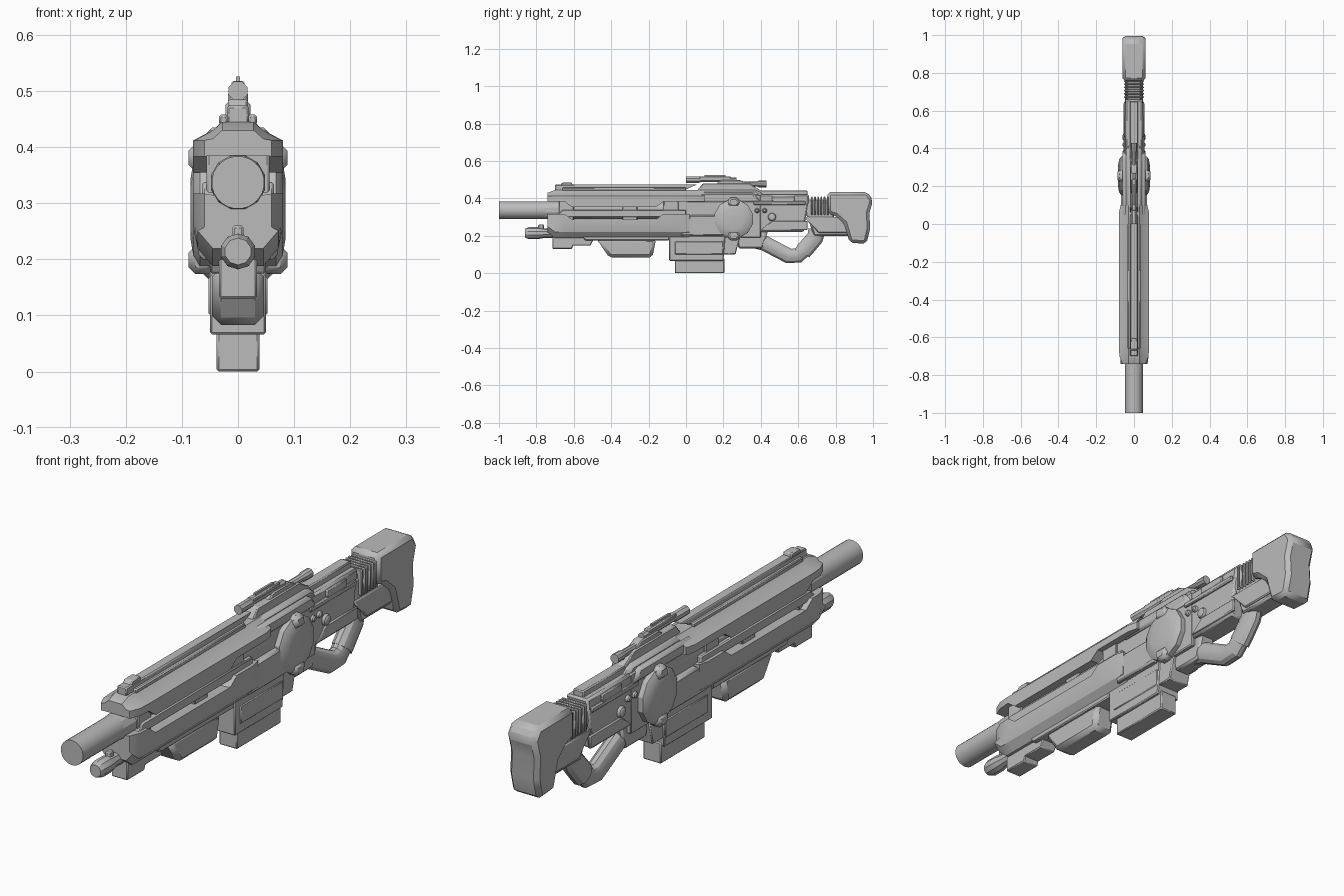
import bpy, bmesh, math
from mathutils import Vector

cube = bpy.data.objects.get("Cube")
if cube:
    bpy.data.objects.remove(cube, do_unlink=True)

grey = bpy.data.materials.new("plain_grey")
grey.use_nodes = True
grey.diffuse_color = (0.5, 0.5, 0.5, 1)
grey.node_tree.nodes["Principled BSDF"].inputs["Base Color"].default_value = grey.diffuse_color


def skin(name, rings, chamfer=0.0, mirror=False):
    """Skin equal rings of points, cap the ends and make a shaded object."""
    bm = bmesh.new()
    loops = [[bm.verts.new(point) for point in ring] for ring in rings]
    for a, b in zip(loops, loops[1:]):
        for i in range(len(a)):
            bm.faces.new((a[i - 1], a[i], b[i], b[i - 1]))
    bm.faces.new(loops[0])
    bm.faces.new(loops[-1])
    bmesh.ops.recalc_face_normals(bm, faces=bm.faces)
    mesh = bpy.data.meshes.new(name)
    bm.to_mesh(mesh)
    bm.free()
    mesh.materials.append(grey)
    ob = bpy.data.objects.new(name, mesh)
    bpy.context.collection.objects.link(ob)
    bpy.ops.object.select_all(action='DESELECT')
    ob.select_set(True)
    bpy.context.view_layer.objects.active = ob
    bpy.ops.object.shade_smooth_by_angle(angle=math.radians(28))
    if chamfer:
        bevel = ob.modifiers.new("chamfer", 'BEVEL')
        bevel.width, bevel.segments, bevel.limit_method = chamfer, 1, 'ANGLE'
    if mirror:
        ob.modifiers.new("mirror", 'MIRROR')


def slab(name, profile, half, inner=None, chamfer=0.004):
    """Side profile (y, z) across the full width, or as a mirrored side plate."""
    edges = (-half if inner is None else inner, half)
    skin(name, [[(x, y, z) for y, z in profile] for x in edges],
         chamfer, mirror=inner is not None)


def box(name, front, back, low, high, half, inner=None, chamfer=0.004,
        lean_front=0, lean_back=0):
    """Block with leaning ends: a positive lean shortens its bottom, a negative its top."""
    profile = [(front + max(lean_front, 0), low), (back - max(lean_back, 0), low),
               (back + min(lean_back, 0), high), (front - min(lean_front, 0), high)]
    slab(name, profile, half, inner, chamfer)


def circle(sides):
    turns = [math.tau * (i + 0.5) / sides for i in range(sides)]
    return [(math.cos(t), math.sin(t)) for t in turns]


def tube(name, z, stations, sides):
    """Turned part along y from (y, radius) stations."""
    skin(name, [[(r * c, y, z + r * s) for c, s in circle(sides)] for y, r in stations])


def disc(name, y, z, radius, reach, sides=12):
    """Mirrored domed disc standing out from both sides."""
    steps = ((reach / 2, radius), (reach * 0.8, radius),
             (reach * 0.93, radius * 0.85), (reach, radius / 2))
    skin(name, [[(x, y + r * c, z + r * s) for c, s in circle(sides)] for x, r in steps],
         mirror=True)


def pipe(name, path, radius, half):
    """Oval pipe through (y, z) points with mitred joints."""
    rings = []
    for i, (y, z) in enumerate(path):
        before, after = path[max(i - 1, 0)], path[min(i + 1, len(path) - 1)]
        d = Vector(after) - Vector(before)
        d.normalize()
        rings.append([(half * c, y - d.y * radius * s, z + d.x * radius * s)
                      for c, s in circle(12)])
    skin(name, rings)


def shroud(name, outer, ridge, slot, drop, front=-0.74, back=0.1):
    """Armour half swept along y; its slot edge drops along the middle."""
    notch_front, notch_back, ramp = -0.65, -0.12, 0.04
    stations = [(front, 0.06, 0), (front + ramp, 0.077, 0), (notch_front, 0.08, 0),
                (notch_front + ramp, 0.08, drop), (notch_back - ramp, 0.08, drop),
                (notch_back, 0.08, 0), (back - ramp, 0.08, 0), (back, 0.07, 0)]
    slope = (slot - outer) * 0.25
    rings = []
    for y, wide, dip in stations:
        inset = slope if y == front else 0
        half = [(ridge, outer + inset), (ridge * 1.6, outer + inset + slope),
                (wide, outer + slope * 2.2), (wide, slot - dip + slope * 0.1),
                (wide - 0.02, slot - dip)]
        rings.append([(x, y, z) for x, z in half] + [(-x, y, z) for x, z in reversed(half)])
    skin(name, rings)


# Barrels
barrel_z, barrel_r = 0.337, 0.047
tube("main_barrel", barrel_z, [(-1, barrel_r), (-0.7, barrel_r)], sides=24)
tube("barrel_sleeve", barrel_z, [(-0.76, barrel_r), (-0.73, 0.05), (0.1, 0.05)], sides=12)
muzzle, muzzle_r = -0.86, 0.032
tube("lower_barrel", 0.214, [(muzzle, muzzle_r * 0.75), (muzzle + 0.02, muzzle_r),
                             (muzzle + 0.07, muzzle_r), (muzzle + 0.1, muzzle_r * 0.8),
                             (-0.6, muzzle_r * 0.8)], sides=10)
box("lower_sight", front=-0.79, back=-0.76, low=0.23, high=0.26, half=0.01)

# Shrouds above and below the barrel, and the bars in the slot between them
shroud("upper_shroud", outer=0.445, ridge=0.028, slot=0.385, drop=0.03)
shroud("lower_shroud", outer=0.188, ridge=0.045, slot=0.314, drop=0.03, back=0.02)
box("slot_bar", front=-0.7, back=0, low=0.3, high=0.338, half=0.064, inner=0.04,
    lean_front=-0.04)
for y in (-0.68, -0.34, -0.12):
    box("shroud_core", front=y, back=y + 0.08, low=0.28, high=0.4, half=0.056)

# Top rail with raised front sight
box("top_rail", front=-0.7, back=0.06, low=0.44, high=0.474, half=0.02, lean_back=0.08)
box("front_sight", front=-0.7, back=-0.6, low=0.44, high=0.486, half=0.018,
    lean_front=-0.04, lean_back=-0.01)
box("rail_edge", front=-0.66, back=0, low=0.44, high=0.458, half=0.034, inner=0.018)

# Receiver
box("receiver_front", front=-0.06, back=0.4, low=0.19, high=0.42, half=0.048)
box("receiver_hump", front=0.05, back=0.44, low=0.4, high=0.445, half=0.042,
    chamfer=0.012, lean_front=-0.04, lean_back=-0.06)
box("receiver_rear", front=0.36, back=0.66, low=0.22, high=0.42, half=0.046,
    chamfer=0.008, lean_back=0.03)
box("receiver_spine", front=0.36, back=0.65, low=0.4, high=0.443, half=0.022)
box("receiver_cheek", front=-0.03, back=0.2, low=0.2, high=0.31, half=0.07, inner=0.04,
    chamfer=0.008, lean_front=-0.05)
box("shoulder_plate", front=0, back=0.4, low=0.38, high=0.43, half=0.06, inner=0.03,
    chamfer=0.01, lean_front=-0.04, lean_back=-0.04)
box("side_bar", front=0.36, back=0.64, low=0.365, high=0.385, half=0.055, inner=0.04)
box("side_port", front=0.46, back=0.58, low=0.38, high=0.412, half=0.054, inner=0.04)
box("rear_panel", front=0.4, back=0.65, low=0.23, high=0.28, half=0.052, inner=0.04,
    lean_front=-0.06)

# Side discs, their clips and small knobs
disc_y, disc_z, disc_r = 0.255, 0.29, 0.106
disc("side_disc", disc_y, disc_z, disc_r, reach=0.085)
for name, side in (("upper_clip", 1), ("lower_clip", -1)):
    z = disc_z + side * (disc_r - 0.015)
    box(name, front=disc_y - 0.035, back=disc_y + 0.035, low=z - 0.025, high=z + 0.025,
        half=0.088, inner=0.04, chamfer=0.012, lean_front=-side * 0.01, lean_back=-side * 0.01)
disc("large_knob", y=0.46, z=0.3, radius=0.022, reach=0.06)
for y in (0.38, 0.42):
    disc("small_knob", y, z=0.335, radius=0.013, reach=0.06)

# Scope on its mount
box("scope_mount", front=0.05, back=0.42, low=0.43, high=0.48, half=0.022,
    lean_front=-0.04, lean_back=-0.08)
box("scope_saddle", front=0.15, back=0.35, low=0.47, high=0.498, half=0.018,
    lean_front=-0.04, lean_back=-0.06)
scope_z, scope_r = 0.5, 0.018
tube("scope_front", scope_z, [(0, scope_r), (0.07, scope_r), (0.08, 0.014), (0.27, 0.014)],
     sides=8)
tube("scope_rear", scope_z - 0.023, [(0.27, 0.014), (0.38, 0.014), (0.39, scope_r),
                                     (0.43, scope_r)], sides=10)
box("scope_cap", front=0.07, back=0.24, low=scope_z, high=0.518, half=0.012)
box("scope_ridge", front=0.1, back=0.21, low=scope_z, high=0.526, half=0.004, chamfer=0)

# Magazine and its well
box("magazine_well", front=-0.09, back=0.21, low=0.066, high=0.2, half=0.05, lean_back=0.01)
box("well_back", front=0.2, back=0.29, low=0.1, high=0.2, half=0.046, lean_back=0.025)
box("well_lip", front=-0.06, back=0.2, low=0.1, high=0.17, half=0.053)
box("magazine", front=-0.06, back=0.205, low=0, high=0.08, half=0.038)

# Underside: front plate and forward hand grip
box("front_plate", front=-0.715, back=-0.58, low=0.13, high=0.21, half=0.034, lean_back=0.03)
box("plate_middle", front=-0.62, back=-0.48, low=0.148, high=0.21, half=0.034,
    lean_back=0.03)
box("plate_rail", front=-0.56, back=-0.09, low=0.175, high=0.21, half=0.05, lean_front=0.02)
box("forward_grip", front=-0.48, back=-0.16, low=0.083, high=0.185, half=0.046,
    chamfer=0.016, lean_front=0.07, lean_back=0.02)

# Looped rear grip
box("grip_root", front=0.26, back=0.44, low=0.132, high=0.23, half=0.032,
    chamfer=0.008, lean_front=0.02, lean_back=0.03)
elbow = (0.6, 0.095)
pipe("grip_guard", [(0.36, 0.175), (0.42, 0.16), (0.55, 0.092), elbow, (0.63, 0.125)],
     radius=0.042, half=0.032)
pipe("grip_handle", [(0.625, 0.115), (0.645, 0.137), (0.69, 0.19), (0.7, 0.23)],
     radius=0.047, half=0.035)

# Stock: beam, bellows and butt
box("stock_beam", front=0.62, back=0.79, low=0.21, high=0.38, half=0.04,
    chamfer=0.008, lean_front=0.06)
box("beam_foot", front=0.68, back=0.88, low=0.2, high=0.3, half=0.04, chamfer=0.008)
box("beam_side_plate", front=0.63, back=0.87, low=0.215, high=0.3, half=0.047, inner=0.03,
    lean_front=0.08)
box("bellows_core", front=0.65, back=0.78, low=0.32, high=0.395, half=0.036)
for i in range(6):
    y = 0.668 + i * 0.017
    box("bellows_fin", front=y, back=y + 0.009, low=0.31, high=0.41, half=0.053, chamfer=0.003)
slab("butt_stock", [(0.757, 0.435), (0.97, 0.435), (1, 0.39), (0.98, 0.32), (0.985, 0.24),
                    (0.965, 0.157), (0.875, 0.163), (0.845, 0.265), (0.8, 0.305),
                    (0.757, 0.32)], half=0.062, chamfer=0.016)
